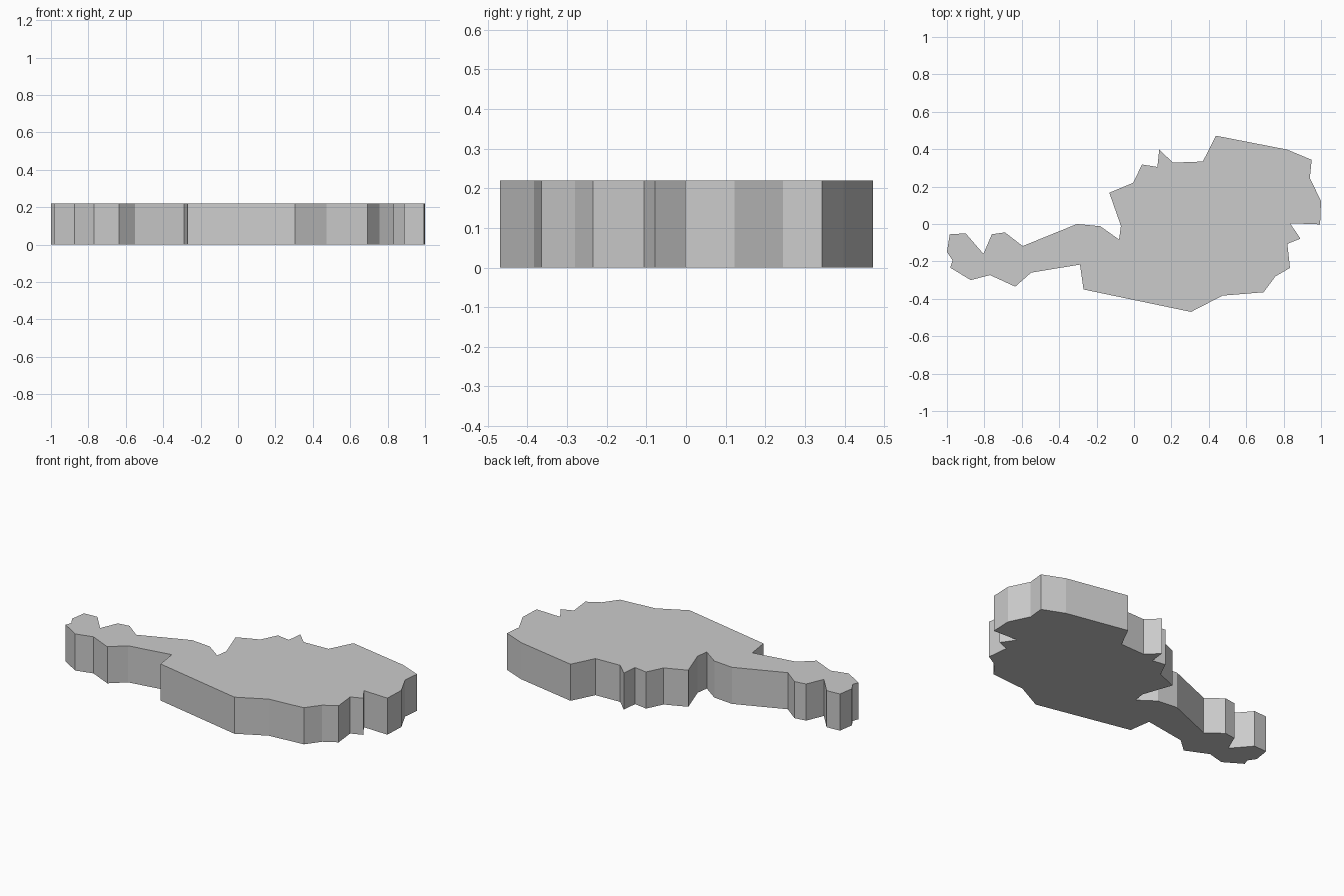
import bpy, bmesh

HEIGHT = 0.22

# Plan outline, clockwise from the western tip
north_edge = [(-1.0, -0.15), (-0.985, -0.055), (-0.90, -0.05), (-0.805, -0.16),
              (-0.76, -0.055), (-0.69, -0.045), (-0.595, -0.118), (-0.305, 0.0),
              (-0.18, -0.012), (-0.08, -0.083), (-0.07, -0.01), (-0.132, 0.167),
              (-0.005, 0.22), (0.043, 0.318), (0.125, 0.305), (0.135, 0.398),
              (0.208, 0.328), (0.368, 0.334), (0.438, 0.472), (0.818, 0.398)]
east_edge = [(0.95, 0.343), (0.94, 0.245), (1.0, 0.123), (0.995, -0.002),
             (0.834, 0.004), (0.89, -0.078), (0.82, -0.106), (0.834, -0.235),
             (0.756, -0.28)]
south_edge = [(0.693, -0.365), (0.473, -0.383), (0.305, -0.47), (-0.27, -0.35),
              (-0.289, -0.217), (-0.55, -0.26), (-0.635, -0.335), (-0.77, -0.273),
              (-0.873, -0.3), (-0.983, -0.233), (-0.97, -0.195)]


def extrude_outline(name, points, height):
    bm = bmesh.new()
    base = bm.faces.new([bm.verts.new((x, y, 0)) for x, y in points])
    top = bmesh.ops.extrude_face_region(bm, geom=[base], use_keep_orig=True)["geom"]
    verts = [g for g in top if isinstance(g, bmesh.types.BMVert)]
    bmesh.ops.translate(bm, verts=verts, vec=(0, 0, height))
    bmesh.ops.recalc_face_normals(bm, faces=bm.faces)
    mesh = bpy.data.meshes.new(name)
    bm.to_mesh(mesh)
    bm.free()
    obj = bpy.data.objects.new(name, mesh)
    bpy.context.collection.objects.link(obj)
    return obj


# Flat map slab
extrude_outline("map_slab", north_edge + east_edge + south_edge, HEIGHT)
